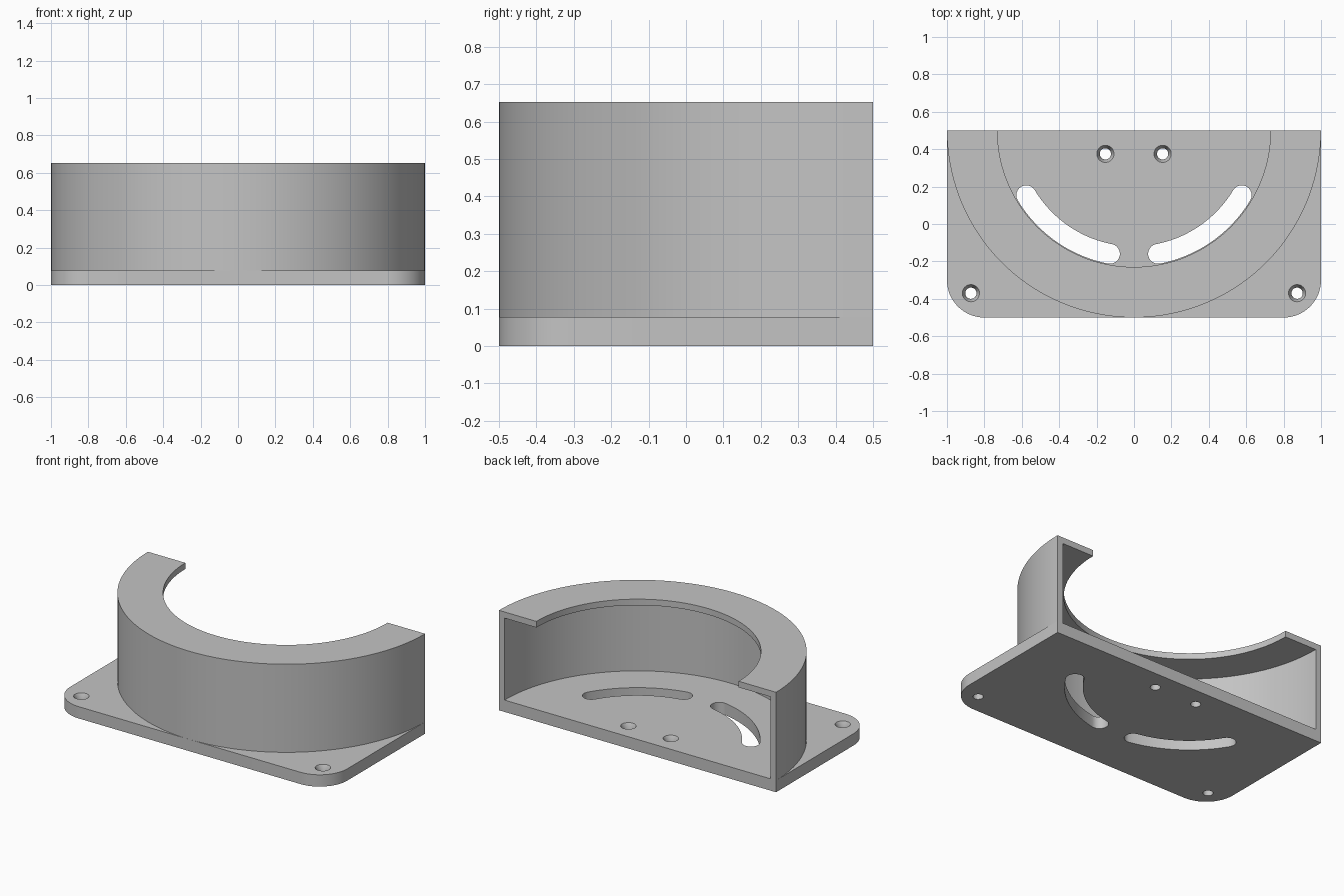
import bpy, bmesh
from math import sin, cos, pi, radians
from mathutils import Vector

cube = bpy.data.objects.get("Cube")
if cube:
    bpy.data.objects.remove(cube, do_unlink=True)

PLATE_TOP, HEIGHT = 0.077, 0.652
CENTRE = Vector((0, 0.5))          # axis of the half-round housing

grey = bpy.data.materials.new("plain_grey")
grey.use_nodes = True
grey.diffuse_color = (0.55, 0.55, 0.55, 1)
grey.node_tree.nodes["Principled BSDF"].inputs["Base Color"].default_value = grey.diffuse_color


def arc(centre, radius, start, end, steps):
    """Points along an arc, angles in degrees."""
    angles = [radians(start + (end - start) * i / steps) for i in range(steps + 1)]
    return [Vector((centre[0] + radius * cos(a), centre[1] + radius * sin(a))) for a in angles]


def loft(name, rings, wrap=False):
    """Skin equal-length rings of 3D points and cap both ends."""
    bm = bmesh.new()
    loops = [[bm.verts.new(p) for p in ring] for ring in rings]
    n = len(loops[0])
    for a, b in zip(loops, loops[1:]):
        for i in range(n):
            j = (i + 1) % n
            bm.faces.new((a[i], a[j], b[j], b[i]))
    bm.faces.new(loops[0])
    bm.faces.new(loops[-1])
    bmesh.ops.recalc_face_normals(bm, faces=bm.faces)
    mesh = bpy.data.meshes.new(name)
    bm.to_mesh(mesh)
    bm.free()
    mesh.materials.append(grey)
    obj = bpy.data.objects.new(name, mesh)
    bpy.context.collection.objects.link(obj)
    return obj


def prism(name, outline, low, high):
    return loft(name, [[(p.x, p.y, z) for p in outline] for z in (low, high)])


def smooth(obj):
    bpy.ops.object.select_all(action="DESELECT")
    obj.select_set(True)
    bpy.context.view_layer.objects.active = obj
    bpy.ops.object.shade_smooth_by_angle(angle=radians(30))


# Base plate with two rounded front corners
outline = [Vector((1, 0.5)), Vector((-1, 0.5))]
outline += arc((-0.8, -0.3), 0.2, 180, 270, 16) + arc((0.8, -0.3), 0.2, 270, 360, 16)
base_plate = prism("base_plate", outline, 0, PLATE_TOP)

cutters = []
for side in (-1, 1):
    # Curved adjustment slots
    r, half = 0.672, 0.053
    first, last = 270 + side * 11, 270 + side * 59
    tip_a, tip_b = arc(CENTRE, r, first, last, 1)
    slot = arc(CENTRE, r + half, first, last, 24)
    slot += arc(tip_b, half, last, last + side * 180, 12)[1:-1]
    slot += arc(CENTRE, r - half, last, first, 24)
    slot += arc(tip_a, half, first + side * 180, first + side * 360, 12)[1:-1]
    cutters.append(prism("slot_cutter", slot, -0.1, 0.2))

    # Countersunk screw holes
    for x, y in ((0.153, 0.375), (0.872, -0.37)):
        steps = ((-0.1, 0.03), (0.045, 0.03), (PLATE_TOP, 0.046), (0.2, 0.046))
        rings = [[(p.x, p.y, z) for p in arc((side * x, y), rad, 0, 360, 32)[:-1]]
                 for z, rad in steps]
        cutters.append(loft("hole_cutter", rings))

for cutter in cutters:
    cutter.hide_render = True
    mod = base_plate.modifiers.new("cut", "BOOLEAN")
    mod.operation, mod.solver, mod.object = "DIFFERENCE", "EXACT", cutter

# Bake the cuts and discard the cutters
bpy.context.view_layer.update()
graph = bpy.context.evaluated_depsgraph_get()
cut_mesh = bpy.data.meshes.new_from_object(base_plate.evaluated_get(graph))
base_plate.modifiers.clear()
base_plate.data = cut_mesh
for cutter in cutters:
    bpy.data.objects.remove(cutter, do_unlink=True)

# Half-round housing: thin wall with an inward lip, swept through half a turn
section = [(1, PLATE_TOP), (1, HEIGHT), (0.73, HEIGHT),
           (0.73, HEIGHT - 0.04), (0.96, HEIGHT - 0.04), (0.96, PLATE_TOP)]
STEPS = 72
sweep = []
for i in range(STEPS + 1):
    a = pi + pi * i / STEPS
    sweep.append([(rad * cos(a), CENTRE.y + rad * sin(a), z) for rad, z in section])
housing = loft("half_round_housing", sweep)

smooth(base_plate)
smooth(housing)
